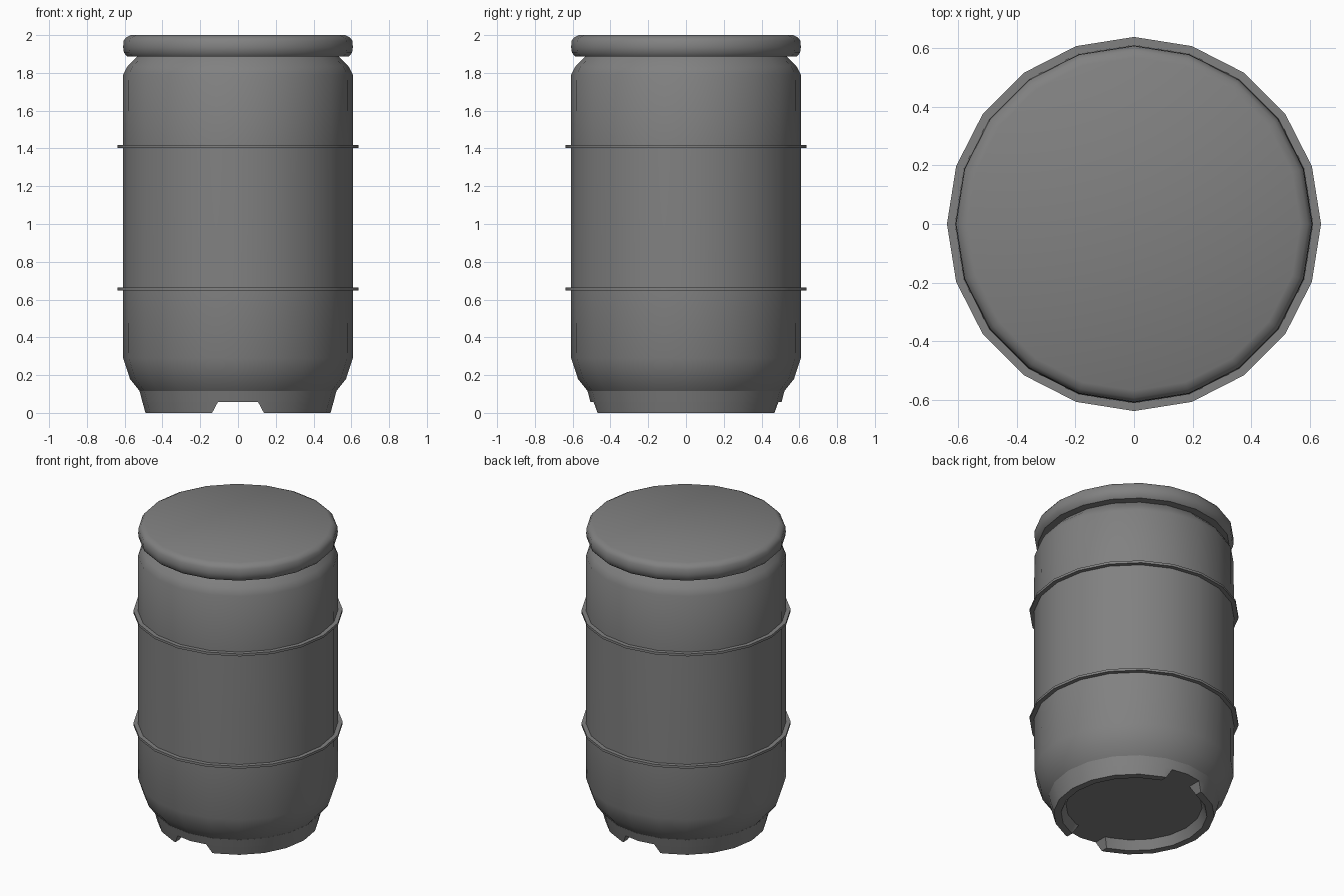
import bpy, bmesh, math

if "Cube" in bpy.data.objects:
    bpy.data.objects.remove(bpy.data.objects["Cube"])

SIDES = 20

# Dark grey plastic
grey = bpy.data.materials.new("dark_grey")
grey.diffuse_color = (0.22, 0.22, 0.22, 1)
grey.use_nodes = True
grey.node_tree.nodes["Principled BSDF"].inputs["Base Color"].default_value = grey.diffuse_color


def finish(name, bm):
    bmesh.ops.remove_doubles(bm, verts=bm.verts, dist=1e-5)
    bmesh.ops.dissolve_degenerate(bm, edges=bm.edges, dist=1e-5)
    bmesh.ops.recalc_face_normals(bm, faces=bm.faces)
    mesh = bpy.data.meshes.new(name)
    bm.to_mesh(mesh)
    bm.free()
    mesh.materials.append(grey)
    ob = bpy.data.objects.new(name, mesh)
    bpy.context.collection.objects.link(ob)
    bpy.ops.object.select_all(action='DESELECT')
    ob.select_set(True)
    bpy.context.view_layer.objects.active = ob
    bpy.ops.object.shade_smooth_by_angle(angle=math.radians(40))
    return ob


def lathe(name, profile, closed=False):
    """Revolve (radius, z) points; open profiles get flat end caps."""
    bm = bmesh.new()
    rings = []
    for r, z in profile:
        rings.append([bm.verts.new((r * math.cos(math.tau * i / SIDES),
                                    r * math.sin(math.tau * i / SIDES), z))
                      for i in range(SIDES)])
    pairs = list(zip(rings, rings[1:]))
    if closed:
        pairs.append((rings[-1], rings[0]))
    else:
        bm.faces.new(rings[0])
        bm.faces.new(rings[-1])
    for a, b in pairs:
        for i in range(SIDES):
            j = (i + 1) % SIDES
            bm.faces.new((a[i], a[j], b[j], b[i]))
    return finish(name, bm)


def skid(name, side):
    """Half of the foot rim (side = 1 or -1), sloped ends form the notches."""
    # radius, z and notch half-width of each corner of the cross-section
    section = [(0.506, 0.058, 0.106), (0.49, 0, 0.137),
               (0.445, 0, 0.137), (0.415, 0.058, 0.106)]
    bm = bmesh.new()
    loops = []
    for k in range(11):
        loop = []
        for r, z, w in section:
            if k in (0, 10):                   # end lies on the facet beside the notch
                x, y = w, r - w * math.tan(math.pi / SIDES)
                y = -y if k == 0 else y
            else:
                a = math.tau * k / SIDES - math.pi / 2
                x, y = r * math.cos(a), r * math.sin(a)
            loop.append(bm.verts.new((side * x, y, z)))
        loops.append(loop)
    for a, b in zip(loops, loops[1:]):
        for i in range(3):
            bm.faces.new((a[i], a[i + 1], b[i + 1], b[i]))
    bm.faces.new(loops[0])
    bm.faces.new(loops[-1])
    return finish(name, bm)


# Main shell
lathe("barrel_body", [(0.52, 0.115), (0.572, 0.18), (0.608, 0.29), (0.61, 0.655),
                      (0.61, 1.41), (0.608, 1.79), (0.585, 1.835), (0.535, 1.886)])

# Lid with rounded edge
lathe("lid", [(0.585, 1.886), (0.604, 1.906), (0.608, 1.935), (0.606, 1.97),
              (0.592, 1.988), (0.567, 2.0)])

# Thin hoops
for label, z in (("lower", 0.655), ("upper", 1.41)):
    lathe(label + "_hoop", [(0.6, z - 0.008), (0.637, z - 0.008),
                            (0.637, z + 0.008), (0.6, z + 0.008)], closed=True)

# Foot: recessed floor plus two rim halves with front and back notches
lathe("foot", [(0.506, 0.058), (0.521, 0.115)])
skid("right_foot_rim", 1)
skid("left_foot_rim", -1)
